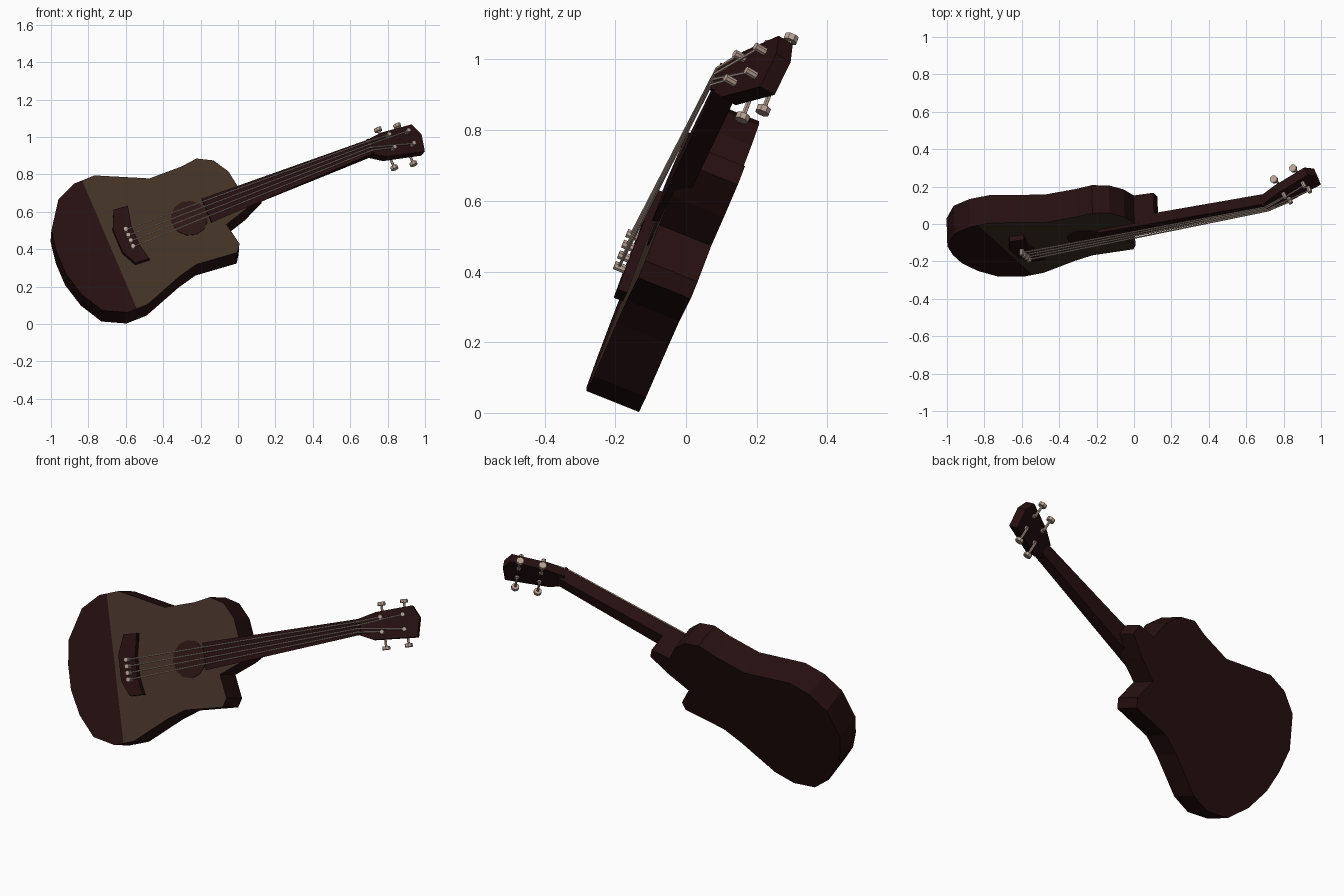
import bpy, bmesh, math
from mathutils import Matrix, Vector

if "Cube" in bpy.data.objects:
    bpy.data.objects.remove(bpy.data.objects["Cube"])


def material(name, rgb):
    m = bpy.data.materials.new(name)
    m.use_nodes = True
    m.diffuse_color = (*rgb, 1)
    m.node_tree.nodes["Principled BSDF"].inputs["Base Color"].default_value = (*rgb, 1)
    return m


DARK = material("dark red wood", (0.02, 0.005, 0.0055))
TOP = material("brown soundboard", (0.055, 0.031, 0.02))
HOLE = material("soundhole brown", (0.025, 0.008, 0.007))
METAL = material("pale metal", (0.48, 0.36, 0.3))

# Instrument frame: x along the neck, y across the strings, z out of the soundboard
along = Vector((0.928, 0.1625, 0.334)).normalized()
out = along.cross(Vector((-0.37, 0.335, 0.866))).normalized()
across = out.cross(along)
BODY = Matrix.Translation((-0.26, -0.07, 0.565)) @ Matrix((along, across, out)).transposed().to_4x4()
HEAD = BODY @ Matrix.Translation((1.05, 0, 0.02)) @ Matrix.Rotation(math.radians(21.3), 4, "Y")


def finish(name, bm, frame, *mats):
    bmesh.ops.recalc_face_normals(bm, faces=bm.faces)
    bm.transform(frame)
    mesh = bpy.data.meshes.new(name)
    bm.to_mesh(mesh)
    bm.free()
    for m in mats:
        mesh.materials.append(m)
    obj = bpy.data.objects.new(name, mesh)
    bpy.context.collection.objects.link(obj)
    return obj


def prism(outline, front, back, back_width=1.0):
    """Extrude a flat outline; back_width narrows the rear face across y."""
    bm = bmesh.new()
    mid = sum(p[1] for p in outline) / len(outline)
    a = [bm.verts.new((x, y, front)) for x, y in outline]
    b = [bm.verts.new((x, mid + (y - mid) * back_width, back)) for x, y in outline]
    bm.faces.new(a)
    bm.faces.new(b[::-1])
    for i in range(len(a)):
        j = (i + 1) % len(a)
        bm.faces.new((a[i], b[i], b[j], a[j]))
    return bm


def rod(bm, start, end, radius, sides=8):
    start, end = Vector(start), Vector(end)
    d = end - start
    m = Matrix.Translation((start + end) / 2) @ d.to_track_quat("Z", "Y").to_matrix().to_4x4()
    bmesh.ops.create_cone(bm, cap_ends=True, segments=sides, radius1=radius,
                          radius2=radius, depth=d.length, matrix=m)


# Body with cutaway and neck heel, cut across for the two-tone front
body_outline = [
    (-0.735, 0.07), (-0.715, 0.2), (-0.614, 0.352), (-0.5, 0.407), (-0.382, 0.412),
    (-0.114, 0.29), (0.071, 0.292), (0.163, 0.306), (0.244, 0.263), (0.295, 0.175),
    (0.311, 0.07), (0.42, 0.06), (0.42, 0.0), (0.3, -0.06), (0.172, -0.104),
    (0.196, -0.231), (0.167, -0.275), (-0.064, -0.26), (-0.174, -0.292),
    (-0.393, -0.38), (-0.51, -0.384), (-0.631, -0.325), (-0.7, -0.2), (-0.735, -0.06)]
SPLIT = -0.455
bm = prism(body_outline, 0, -0.16)
bmesh.ops.bisect_plane(bm, geom=bm.verts[:] + bm.edges[:] + bm.faces[:],
                       plane_co=(SPLIT, 0, 0), plane_no=(1, 0, 0))
bm.normal_update()
for f in bm.faces:
    c = f.calc_center_median()
    f.material_index = int(abs(c.z) < 0.001 and c.x > SPLIT)
finish("body", bm, BODY, DARK, TOP)

# Soundhole plate
bm = bmesh.new()
rod(bm, (0, 0, -0.002), (0, 0, 0.004), 0.1, 12)
finish("soundhole", bm, BODY, HOLE)

# Bridge
finish("bridge", prism([(-0.365, 0.182), (-0.285, 0.176), (-0.31, 0.06), (-0.31, -0.05),
                        (-0.29, -0.148), (-0.37, -0.145), (-0.41, -0.06), (-0.41, 0.08)],
                       0.028, 0), BODY, DARK)

# Neck and headstock
finish("neck", prism([(0.1, 0.074), (1.06, 0.07), (1.06, -0.014), (0.1, -0.072)],
                     0.02, -0.045, 0.7), BODY, DARK)
finish("headstock", prism([(0, -0.015), (0.07, -0.048), (0.305, -0.062), (0.328, 0.04),
                           (0.295, 0.106), (0.1, 0.095), (0, 0.07)], 0, -0.05), HEAD, DARK)
finish("nut", prism([(1.045, 0.07), (1.06, 0.07), (1.06, -0.014), (1.045, -0.014)],
                    0.03, 0.01), BODY, DARK)

# Bridge pins, strings and tuners
pins, strings, tuners = bmesh.new(), bmesh.new(), bmesh.new()
to_body = BODY.inverted() @ HEAD
posts = [(0.125, 0.065), (0.245, 0.064), (0.245, -0.014), (0.125, -0.014)]
for i, (h, b) in enumerate(posts):
    low = Vector((-0.35, 0.045 - 0.035 * i, 0.046))
    nut = Vector((1.05, 0.055 - 0.018 * i, 0.033))
    tip = to_body @ Vector((h, b, 0.022))
    rod(pins, low - Vector((0, 0, 0.02)), low + Vector((0, 0, 0.014)), 0.013)
    rod(strings, low, nut, 0.0045, 5)
    rod(strings, nut, tip, 0.0045, 5)
    side = 1 if b > 0.02 else -1
    edge = 0.022 + side * 0.108
    rod(tuners, (h, b, -0.06), (h, b, 0.034), 0.012)
    rod(tuners, (h, b, -0.06), (h, edge, -0.06), 0.007, 6)
    rod(tuners, (h, edge, -0.06), (h, edge + side * 0.018, -0.06), 0.021)
finish("bridge_pins", pins, BODY, METAL)
finish("strings", strings, BODY, METAL)
finish("tuners", tuners, HEAD, METAL)
